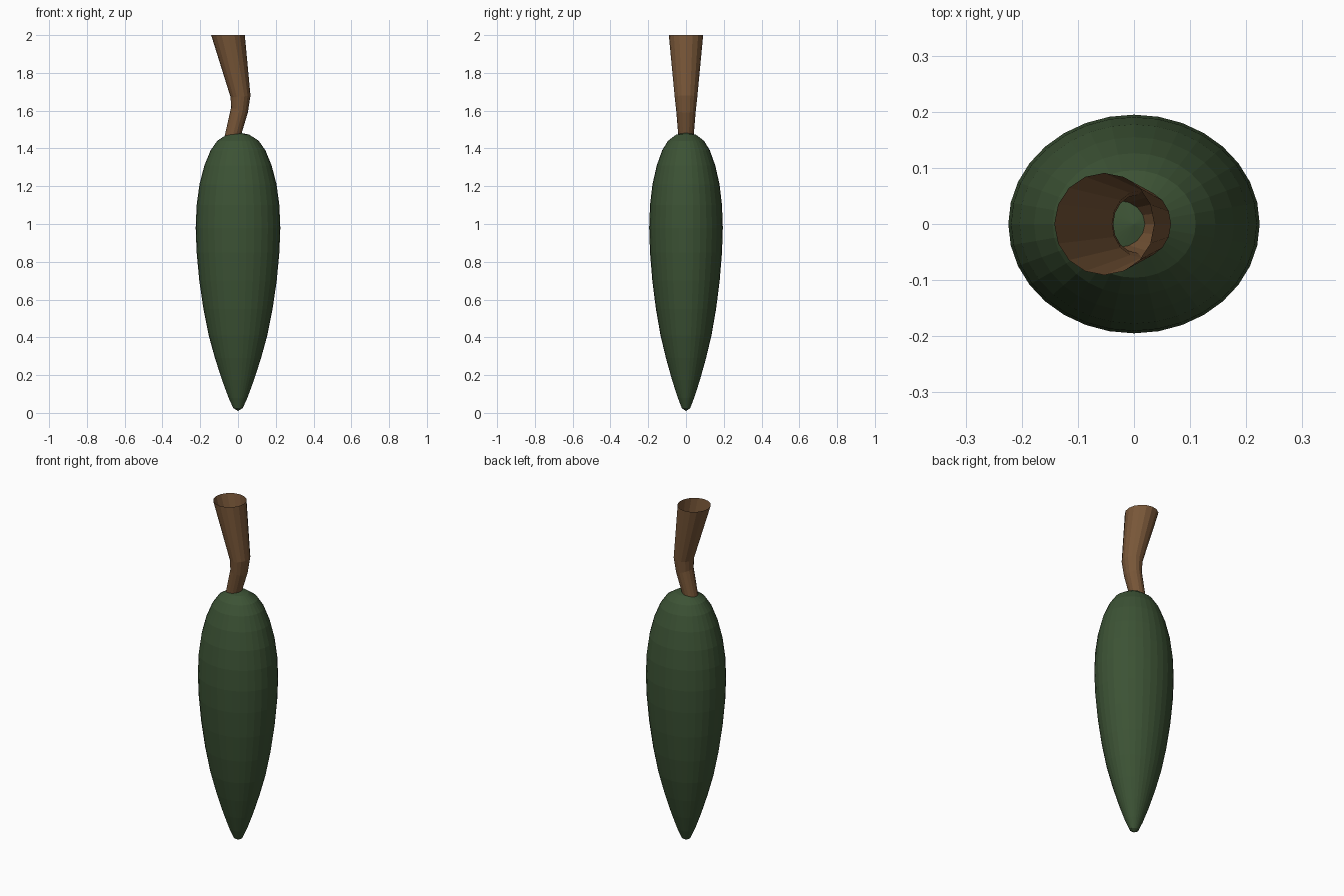
import bpy, bmesh, math

if "Cube" in bpy.data.objects:
    bpy.data.objects.remove(bpy.data.objects["Cube"])


def material(name, color):
    m = bpy.data.materials.new(name)
    m.diffuse_color = color
    m.use_nodes = True
    m.node_tree.nodes["Principled BSDF"].inputs["Base Color"].default_value = m.diffuse_color
    return m


def loft(name, rings, sides, mat, tips=()):
    """rings: (left x, left z, right x, right z, y radius); tips: bottom z, top z"""
    bm = bmesh.new()
    loops = []
    for xl, zl, xr, zr, ry in rings:
        loop = []
        for i in range(sides):
            a = 2 * math.pi * i / sides
            t = (1 + math.cos(a)) / 2
            loop.append(bm.verts.new((xl + (xr - xl) * t, ry * math.sin(a), zl + (zr - zl) * t)))
        loops.append(loop)
    for lo, hi in zip(loops, loops[1:]):
        for i in range(sides):
            j = (i + 1) % sides
            bm.faces.new((lo[i], lo[j], hi[j], hi[i]))
    if tips:
        b = bm.verts.new((0, 0, tips[0]))
        t = bm.verts.new((0, 0, tips[1]))
        for i in range(sides):
            j = (i + 1) % sides
            bm.faces.new((b, loops[0][j], loops[0][i]))
            bm.faces.new((t, loops[-1][i], loops[-1][j]))
    me = bpy.data.meshes.new(name)
    bm.to_mesh(me)
    bm.free()
    me.materials.append(mat)
    ob = bpy.data.objects.new(name, me)
    bpy.context.collection.objects.link(ob)
    return ob


green = material("dark_green", (0.045, 0.085, 0.035, 1))
brown = material("brown", (0.19, 0.095, 0.04, 1))

# Pod body: elongated teardrop, slightly flattened front to back
profile = [(0.025, 0.025), (0.05, 0.08), (0.085, 0.175), (0.122, 0.29), (0.155, 0.41),
           (0.183, 0.55), (0.205, 0.70), (0.219, 0.85), (0.224, 0.98), (0.219, 1.10),
           (0.204, 1.21), (0.178, 1.31), (0.145, 1.39), (0.11, 1.44), (0.06, 1.473)]
loft("pod_body", [(-r, z, r, z, r * 0.87) for r, z in profile], 32, green, (0.01, 1.485))

# Stem: crooked open tube widening upwards
loft("stem", [(-0.073, 1.455, 0.013, 1.46, 0.040),
              (-0.037, 1.615, 0.052, 1.59, 0.052),
              (-0.039, 1.67, 0.066, 1.68, 0.060),
              (-0.142, 2.0, 0.036, 2.0, 0.091)], 16, brown)
